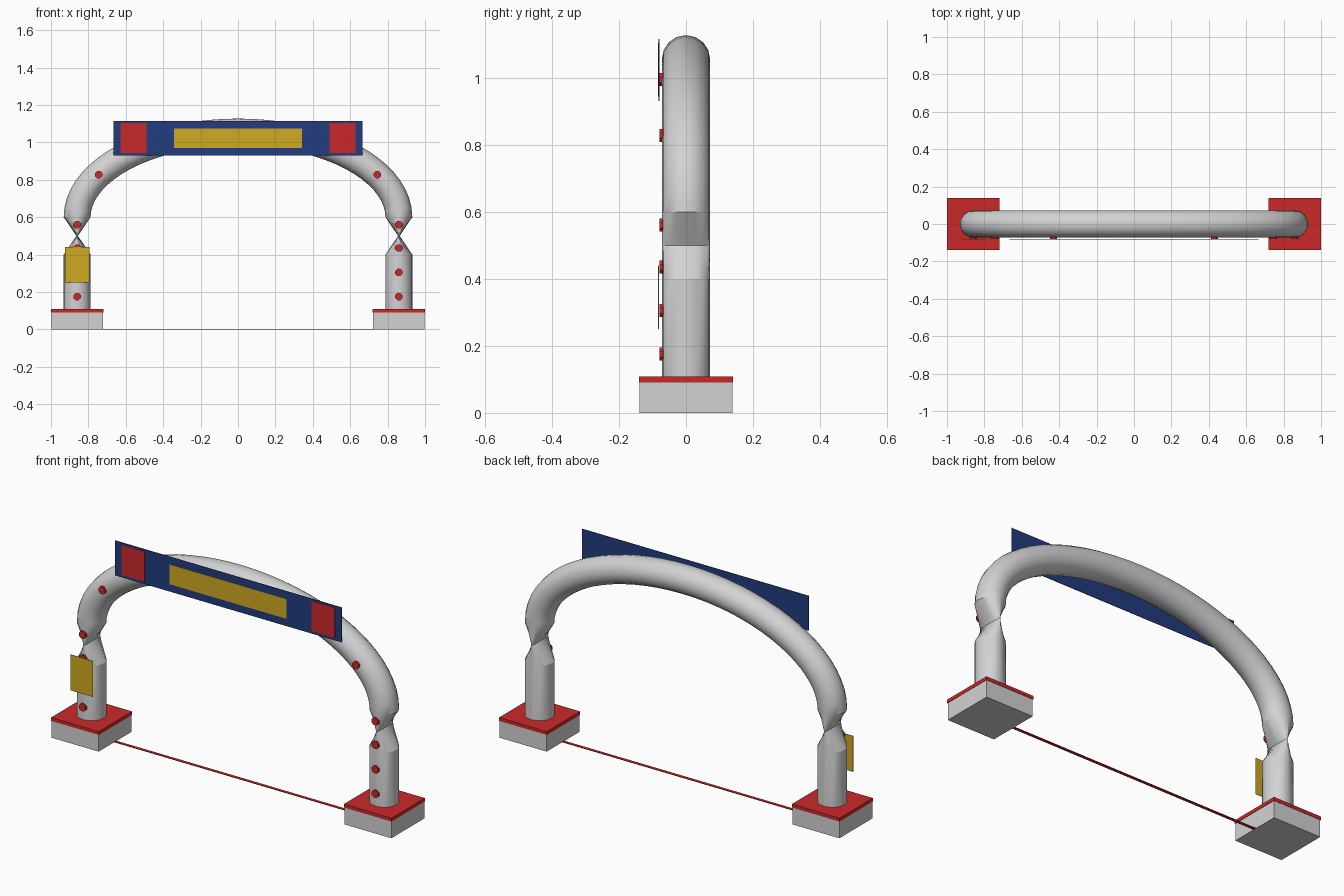
import bpy, bmesh
from math import sin, cos, pi, radians
from mathutils import Vector, Matrix

cube = bpy.data.objects.get("Cube")
if cube:
    bpy.data.objects.remove(cube, do_unlink=True)


def material(name, rgb):
    m = bpy.data.materials.new(name)
    m.use_nodes = True
    m.diffuse_color = (*rgb, 1)
    m.node_tree.nodes["Principled BSDF"].inputs["Base Color"].default_value = (*rgb, 1)
    return m


GREY = material("light grey", (0.65, 0.65, 0.65))
RED = material("red", (0.6, 0.022, 0.022))
BLUE = material("blue", (0.015, 0.045, 0.21))
YELLOW = material("yellow", (0.63, 0.4, 0.016))


def finish(name, bm, mat):
    bmesh.ops.recalc_face_normals(bm, faces=bm.faces)
    mesh = bpy.data.meshes.new(name)
    bm.to_mesh(mesh)
    bm.free()
    mesh.materials.append(mat)
    ob = bpy.data.objects.new(name, mesh)
    bpy.context.collection.objects.link(ob)
    return ob


def box(name, x, y, z, mat):
    """Box from (low, high) pairs along each axis."""
    bm = bmesh.new()
    size = [b - a for a, b in (x, y, z)]
    centre = [(a + b) / 2 for a, b in (x, y, z)]
    bmesh.ops.create_cube(bm, size=1, matrix=Matrix.Translation(centre) @ Matrix.Diagonal((*size, 1)))
    return finish(name, bm, mat)


def stud(name, x, z):
    """Small round light facing the front."""
    bm = bmesh.new()
    place = Matrix.Translation((x, -0.074, z)) @ Matrix.Rotation(pi / 2, 4, 'X')
    bmesh.ops.create_cone(bm, cap_ends=True, segments=8, radius1=0.021, radius2=0.021,
                          depth=0.011, matrix=place @ Matrix.Rotation(pi / 8, 4, 'Z'))
    return finish(name, bm, RED)


LEG_X, SPRING, RISE, R = 0.86, 0.6, 0.455, 0.072
SIDES, STEPS = 16, 36


def arch_point(a):
    return LEG_X * cos(a), SPRING + RISE * sin(a)


# Tube: column, pinched joint, elliptical arch, pinched joint, column
legs = [(0.1, 1), (0.4, 1), (0.5, 0.06)]
rings = [(Vector((LEG_X, 0, z)), Vector((1, 0, 0)), s) for z, s in legs]
for i in range(STEPS + 1):
    a = pi * i / STEPS
    x, z = arch_point(a)
    out = Vector((cos(a) / LEG_X, 0, sin(a) / RISE)).normalized()
    rings.append((Vector((x, 0, z)), out, 1))
rings += [(Vector((-LEG_X, 0, z)), Vector((-1, 0, 0)), s) for z, s in reversed(legs)]

bm = bmesh.new()
loops = []
for centre, out, squash in rings:
    loops.append([bm.verts.new(centre + out * (R * squash * cos(t)) + Vector((0, R * sin(t), 0)))
                  for t in (2 * pi * k / SIDES for k in range(SIDES))])
for lo, hi in zip(loops, loops[1:]):
    for k in range(SIDES):
        n = (k + 1) % SIDES
        bm.faces.new((lo[k], lo[n], hi[n], hi[k]))
bm.faces.new(loops[0])
bm.faces.new(loops[-1])
tube = finish("arch_tube", bm, GREY)
bpy.ops.object.select_all(action='DESELECT')
tube.select_set(True)
bpy.context.view_layer.objects.active = tube
bpy.ops.object.shade_smooth_by_angle(angle=radians(28))

# Bases, lights and banner end panels on both sides
for side, s in (("left", 1), ("right", -1)):
    def span(a, b):
        return tuple(sorted((s * a, s * b)))
    box(side + "_base", span(0.722, 0.998), (-0.138, 0.138), (0, 0.09), GREY)
    box(side + "_base_cap", span(0.72, 1), (-0.14, 0.14), (0.09, 0.108), RED)
    spots = [(LEG_X, z) for z in (0.175, 0.305, 0.435, 0.56)]
    spots += [arch_point(pi / 6), arch_point(pi / 3)]
    for i, (x, z) in enumerate(spots):
        stud(f"{side}_light_{i + 1}", s * x, z)
    box(side + "_banner_panel", span(0.49, 0.627), (-0.084, -0.082), (0.944, 1.104), RED)

# Banner with its centre panel
box("banner", (-0.665, 0.665), (-0.082, -0.079), (0.93, 1.115), BLUE)
box("banner_centre_panel", (-0.343, 0.343), (-0.084, -0.082), (0.97, 1.075), YELLOW)

# Sign plate on the right column
box("column_sign", (-0.925, -0.795), (-0.083, -0.08), (0.25, 0.44), YELLOW)

# Ground strip between the bases
box("ground_strip", (-0.722, 0.722), (-0.008, 0.008), (0, 0.003), RED)
